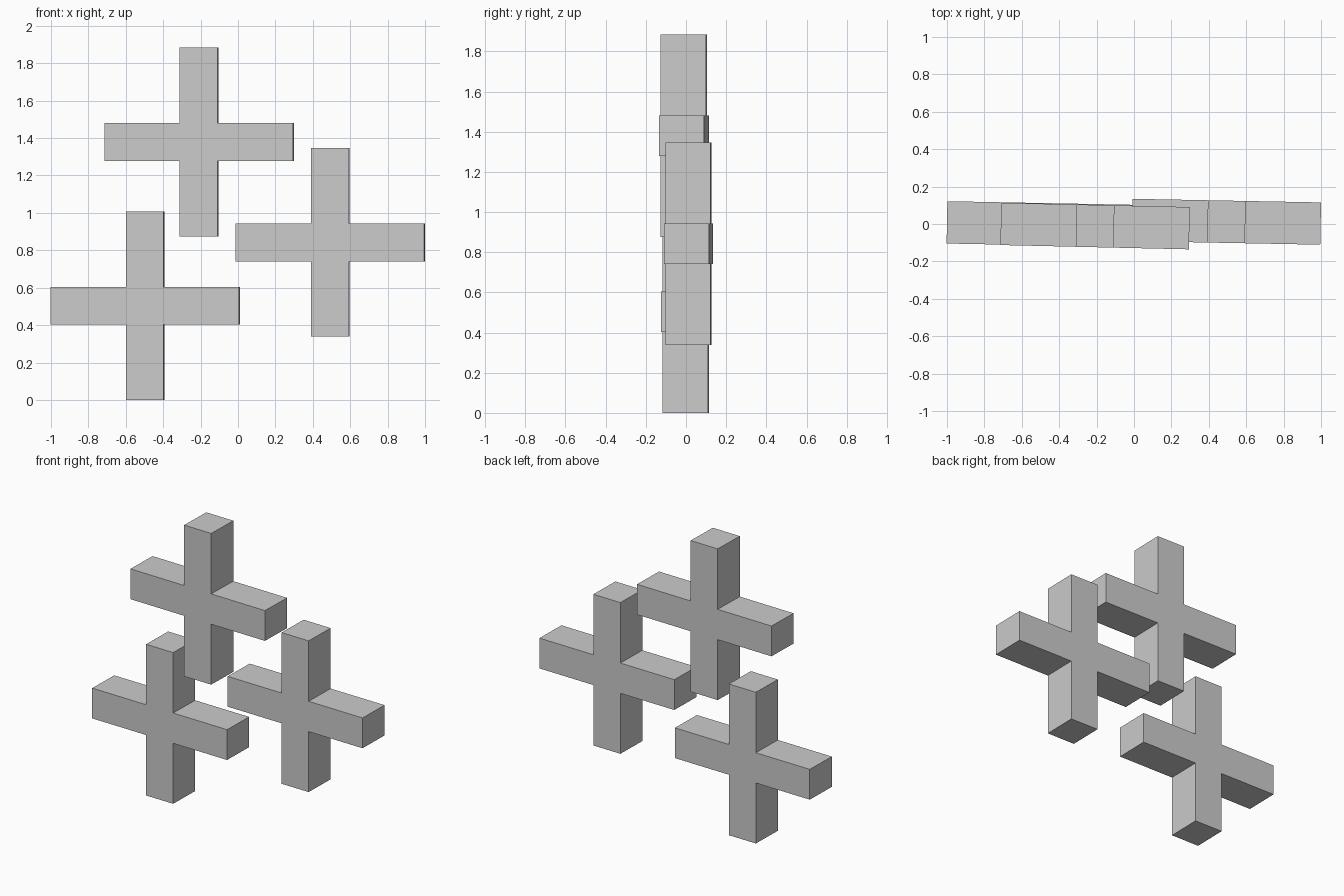
import bpy, bmesh, math

if "Cube" in bpy.data.objects:
    bpy.data.objects.remove(bpy.data.objects["Cube"])

ARM = 0.504      # centre to arm tip
HALF_W = 0.101   # half arm width
HALF_D = 0.113   # half thickness


def plus_block(name, location, turn):
    """Plus-shaped outline in the xz plane, extruded through y."""
    quarter = [(ARM, -HALF_W), (ARM, HALF_W), (HALF_W, HALF_W)]
    outline = []
    for _ in range(4):
        outline += quarter
        quarter = [(-z, x) for x, z in quarter]

    bm = bmesh.new()
    face = bm.faces.new([bm.verts.new((x, -HALF_D, z)) for x, z in outline])
    result = bmesh.ops.extrude_face_region(bm, geom=[face], use_keep_orig=True)
    moved = [g for g in result["geom"] if isinstance(g, bmesh.types.BMVert)]
    bmesh.ops.translate(bm, verts=moved, vec=(0, 2 * HALF_D, 0))
    bmesh.ops.recalc_face_normals(bm, faces=bm.faces)

    mesh = bpy.data.meshes.new(name)
    bm.to_mesh(mesh)
    bm.free()
    obj = bpy.data.objects.new(name, mesh)
    obj.location = location
    obj.rotation_euler.z = math.radians(turn)
    bpy.context.collection.objects.link(obj)


# Three floating plus signs, each turned slightly about the vertical
plus_block("plus_lower_left", (-0.496, -0.001, 0.504), -1.1)
plus_block("plus_upper", (-0.208, -0.011, 1.379), -1.3)
plus_block("plus_right", (0.494, 0.012, 0.842), -1.1)
